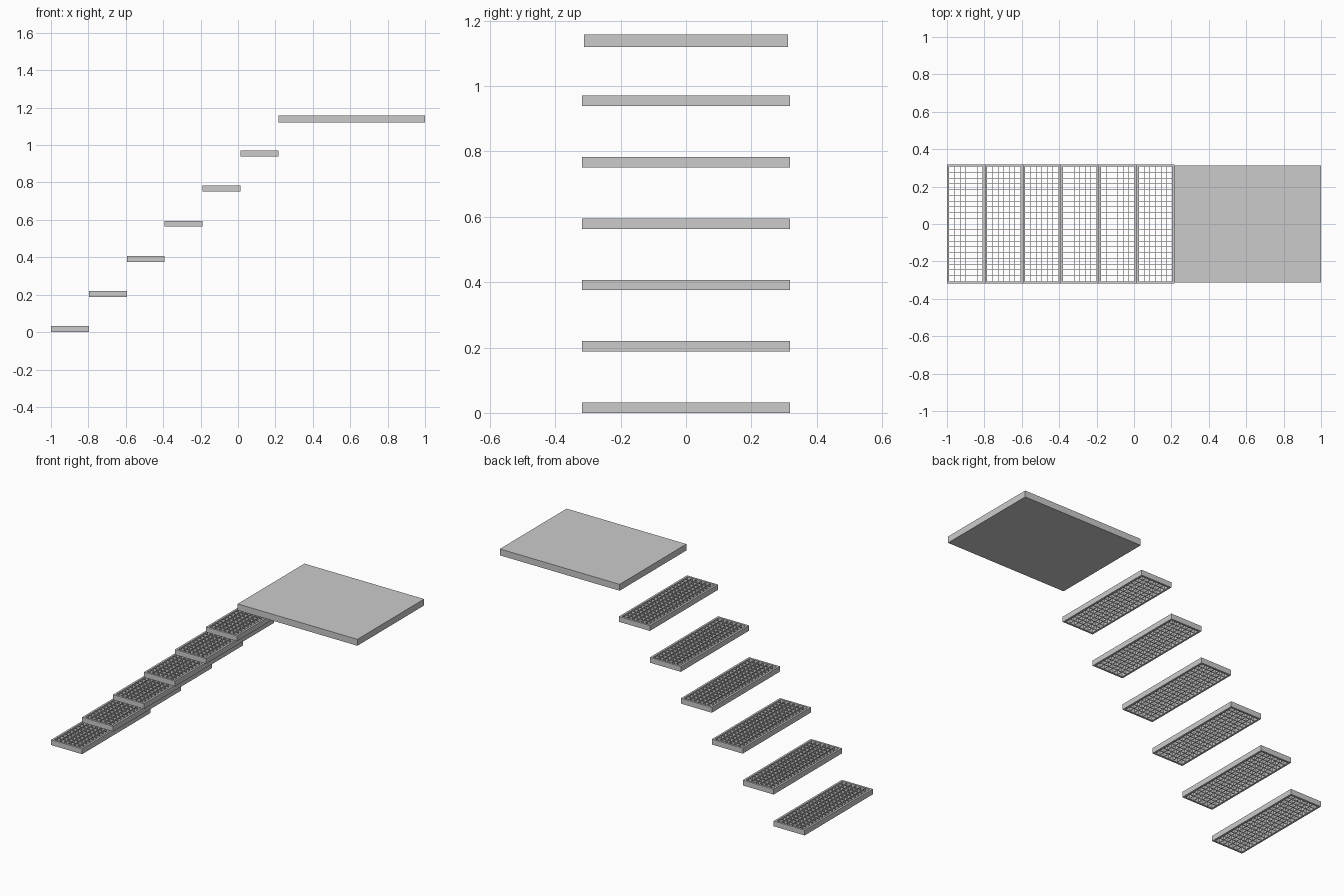
import bpy, bmesh
from mathutils import Matrix, Vector

if "Cube" in bpy.data.objects:
    bpy.data.objects.remove(bpy.data.objects["Cube"])

RUN, RISE, STEPS = 0.2027, 0.1878, 6
WIDTH, HEIGHT, RIM, BAR = 0.637, 0.0315, 0.012, 0.0025


def add_box(bm, x0, x1, y0, y1, z0, z1):
    lo, hi = Vector((x0, y0, z0)), Vector((x1, y1, z1))
    size = hi - lo
    m = Matrix.Translation((lo + hi) / 2) @ Matrix.Diagonal((*size, 1))
    bmesh.ops.create_cube(bm, size=1, matrix=m)


def finish(bm, name):
    mesh = bpy.data.meshes.new(name)
    bm.to_mesh(mesh)
    bm.free()
    ob = bpy.data.objects.new(name, mesh)
    bpy.context.collection.objects.link(ob)
    return ob


# tread frame: four flat bars around an open middle
bm = bmesh.new()
hy = WIDTH / 2
for x in (0, RUN - RIM):
    add_box(bm, x, x + RIM, -hy, hy, 0, HEIGHT)
for y in (-hy, hy - RIM):
    add_box(bm, RIM, RUN - RIM, y, y + RIM, 0, HEIGHT)
frame = finish(bm, "tread_frame_1")

# grating: thin upright bars crossing inside the frame
bm = bmesh.new()
z0, z1 = 0.003, HEIGHT - 0.002
inner_x, inner_y = RUN - 2 * RIM, WIDTH - 2 * RIM
for i in range(1, 6):
    x = RIM + inner_x * i / 6
    add_box(bm, x - BAR / 2, x + BAR / 2, -hy + RIM, hy - RIM, z0, z1)
for j in range(1, 20):
    y = -hy + RIM + inner_y * j / 20
    add_box(bm, RIM, RUN - RIM, y - BAR / 2, y + BAR / 2, z0, z1 - 0.0005)
grating = finish(bm, "tread_grating_1")

# repeat the tread up the flight
for part in (frame, grating):
    part.location.x = -1
    for s in range(1, STEPS):
        ob = part.copy()
        ob.name = part.name[:-1] + str(s + 1)
        ob.location = (-1 + s * RUN, 0, s * RISE)
        bpy.context.collection.objects.link(ob)

# solid landing slab at the top
bm = bmesh.new()
add_box(bm, -1 + STEPS * RUN, 1, -0.312, 0.312, 1.12, 1.158)
finish(bm, "landing")
